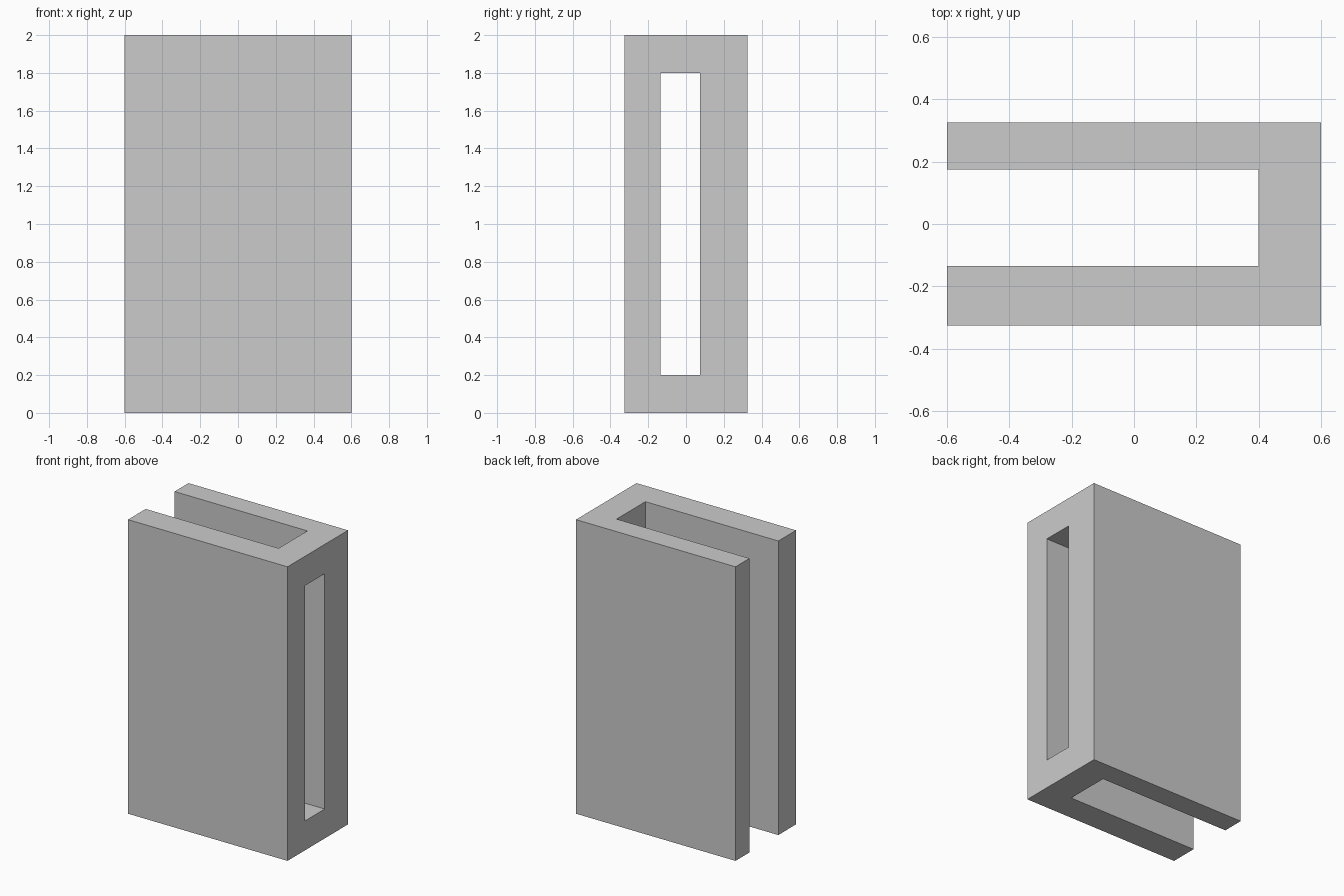
import bpy
import bmesh

cube = bpy.data.objects.get("Cube")
if cube:
    bpy.data.objects.remove(cube, do_unlink=True)

# Plain grey
grey = bpy.data.materials.new("light_grey")
grey.use_nodes = True
colour = (0.6, 0.6, 0.6, 1)
grey.diffuse_color = colour
grey.node_tree.nodes["Principled BSDF"].inputs["Base Color"].default_value = colour

HEIGHT = 2.0
LEFT, RIGHT = -0.6, 0.6         # x extent
FRONT, BACK = -0.325, 0.325     # y extent
SLOT_END = 0.4                  # inner face of the end wall
SLOT_FRONT, SLOT_BACK = -0.135, 0.175


def link(name, bm):
    bmesh.ops.recalc_face_normals(bm, faces=bm.faces)
    mesh = bpy.data.meshes.new(name)
    bm.to_mesh(mesh)
    bm.free()
    obj = bpy.data.objects.new(name, mesh)
    bpy.context.collection.objects.link(obj)
    return obj


# U-shaped bracket: a plan profile extruded upwards
profile = [(LEFT, FRONT), (RIGHT, FRONT), (RIGHT, BACK), (LEFT, BACK),
           (LEFT, SLOT_BACK), (SLOT_END, SLOT_BACK),
           (SLOT_END, SLOT_FRONT), (LEFT, SLOT_FRONT)]
bm = bmesh.new()
base = bm.faces.new([bm.verts.new((x, y, 0)) for x, y in profile])
top = bmesh.ops.extrude_face_region(bm, geom=[base], use_keep_orig=True)
bmesh.ops.translate(bm, vec=(0, 0, HEIGHT),
                    verts=[g for g in top["geom"] if isinstance(g, bmesh.types.BMVert)])
bracket = link("u_bracket", bm)
bracket.data.materials.append(grey)

# Window cutter through the end wall, flush with the slot's front face
lo, hi = (0.3, SLOT_FRONT, 0.2), (0.7, 0.075, 1.8)
bm = bmesh.new()
bmesh.ops.create_cube(bm, size=1)
for v in bm.verts:
    v.co = [b if c > 0 else a for a, b, c in zip(lo, hi, v.co)]
cutter = link("window_cutter", bm)
cutter.data.materials.append(grey)
cutter.hide_render = True
cutter.hide_set(True)
cutter.display_type = 'WIRE'

cut = bracket.modifiers.new("window", 'BOOLEAN')
cut.operation = 'DIFFERENCE'
cut.solver = 'EXACT'
cut.object = cutter

# Bake the cut and discard the cutter
bpy.context.view_layer.update()
graph = bpy.context.evaluated_depsgraph_get()
result = bpy.data.meshes.new_from_object(bracket.evaluated_get(graph))
bracket.modifiers.clear()
bracket.data = result
bpy.data.objects.remove(cutter, do_unlink=True)
